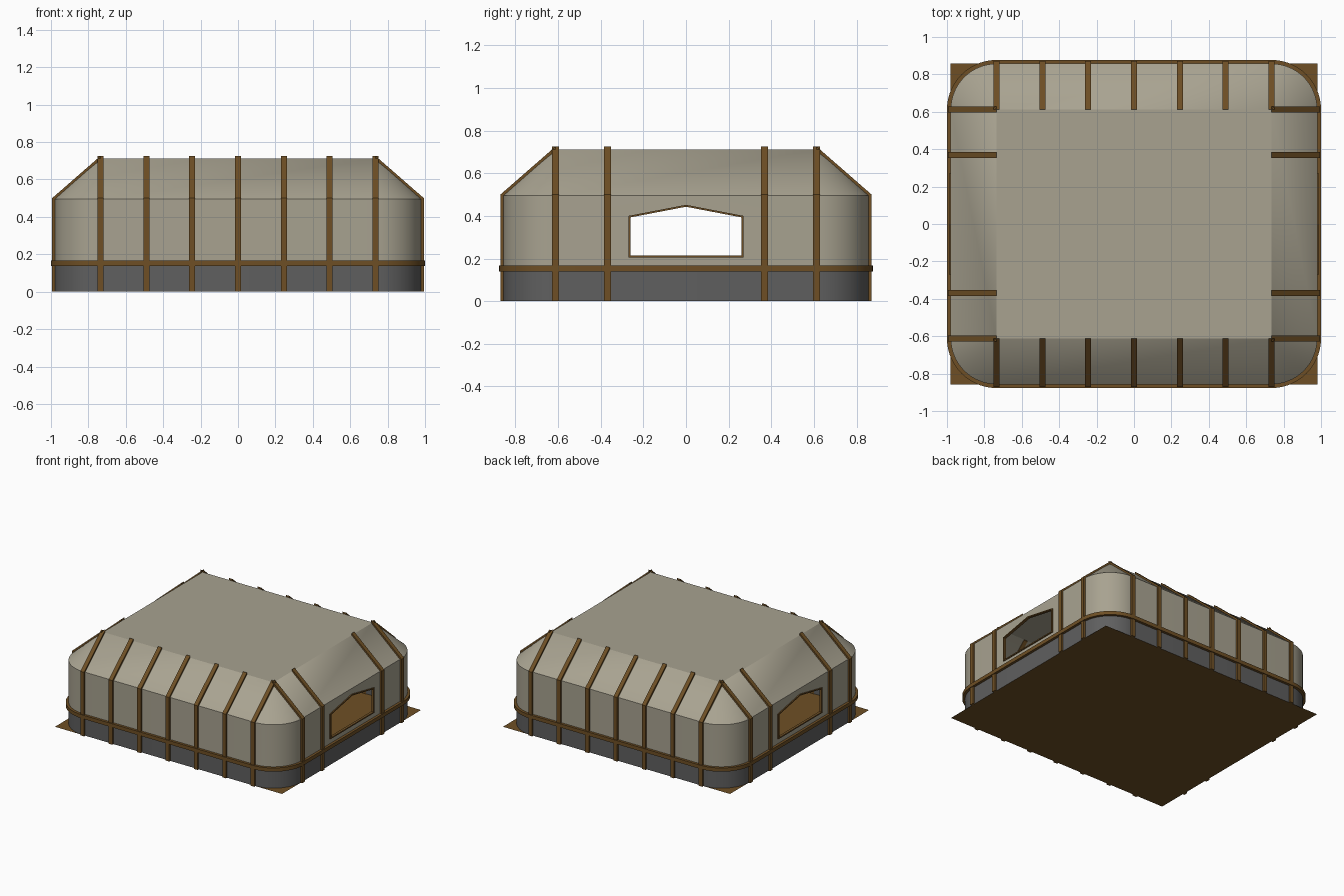
import bpy, bmesh, math

if "Cube" in bpy.data.objects:
    bpy.data.objects.remove(bpy.data.objects["Cube"])

def material(name, rgb):
    m = bpy.data.materials.new(name)
    m.diffuse_color = (*rgb, 1)
    m.use_nodes = True
    m.node_tree.nodes["Principled BSDF"].inputs["Base Color"].default_value = m.diffuse_color
    return m

CANVAS = material("beige panel", (0.392, 0.363, 0.280))
BROWN = material("brown trim", (0.156, 0.078, 0.018))
GREY = material("dark grey plinth", (0.115, 0.115, 0.115))

CX, CY, R = 0.735, 0.612, 0.245          # roof half sizes and corner radius
Z_BAND, Z_EAVE, Z_ROOF = 0.14, 0.495, 0.711
SEG = 14
WIN = [(0, 0.452), (0.27, 0.4), (0.27, 0.205), (0, 0.205)]   # half window outline (y, z)

def finish(name, bm, mats, smooth=False, normals=True):
    if normals:
        bmesh.ops.recalc_face_normals(bm, faces=bm.faces)
    me = bpy.data.meshes.new(name)
    bm.to_mesh(me)
    bm.free()
    for m in mats:
        me.materials.append(m)
    ob = bpy.data.objects.new(name, me)
    bpy.context.collection.objects.link(ob)
    if smooth:
        bpy.ops.object.select_all(action='DESELECT')
        ob.select_set(True)
        bpy.context.view_layer.objects.active = ob
        bpy.ops.object.shade_smooth_by_angle(angle=math.radians(30))
    return ob

def outline(r):
    """Rounded rectangle, anticlockwise, starting at the right wall's rear end."""
    pts = []
    for k, (sx, sy) in enumerate([(1, 1), (-1, 1), (-1, -1), (1, -1)]):
        for i in range(SEG + 1):
            a = (k + i / SEG) * math.pi / 2
            pts.append((sx * CX + r * math.cos(a), sy * CY + r * math.sin(a)))
    return pts

def bridge(bm, a, b, skip=()):
    n = len(a)
    return [bm.faces.new((a[i], a[(i + 1) % n], b[(i + 1) % n], b[i]))
            for i in range(n) if i not in skip]

def ring(bm, r, z):
    return [bm.verts.new((x, y, z)) for x, y in outline(r)]

# plinth
bm = bmesh.new()
bridge(bm, ring(bm, R, 0), ring(bm, R, Z_BAND))
finish("plinth", bm, [GREY], True, False)

# walls with window openings in both end walls
bm = bmesh.new()
lo, hi = ring(bm, R, Z_BAND), ring(bm, R, Z_EAVE)
n = len(lo)
bridge(bm, lo, hi, skip=(2 * SEG + 1, n - 1))
for sx in (1, -1):
    for sy in (1, -1):
        pts = [(CY, Z_BAND), (CY, Z_EAVE), (0, Z_EAVE)] + WIN + [(0, Z_BAND)]
        if sx * sy < 0:
            pts.reverse()
        vs = [bm.verts.new((sx * (CX + R), sy * y, z)) for y, z in pts]
        vs.reverse()
        f = bm.faces.new(vs)
        f.normal_update()
        if f.normal.x * sx < 0:
            f.normal_flip()
bmesh.ops.remove_doubles(bm, verts=bm.verts, dist=0.0005)
finish("walls", bm, [CANVAS], True, False)

# sloped roof with conical corners and flat top
bm = bmesh.new()
eave = ring(bm, R, Z_EAVE)
tips = [bm.verts.new((x * CX, y * CY, Z_ROOF)) for x, y in [(1, 1), (-1, 1), (-1, -1), (1, -1)]]
for k in range(4):
    s = k * (SEG + 1)
    for i in range(SEG):
        bm.faces.new((eave[s + i], eave[s + i + 1], tips[k]))
    bm.faces.new((eave[s + SEG], eave[(s + SEG + 1) % n], tips[(k + 1) % 4], tips[k]))
bm.faces.new(tips)
finish("roof", bm, [CANVAS], True, False)

# base plate
bm = bmesh.new()
vs = [bm.verts.new((x * (CX + R), y * (CY + R), 0)) for x, y in [(-1, -1), (-1, 1), (1, 1), (1, -1)]]
bm.faces.new(vs)
finish("base_plate", bm, [BROWN], False, False)

# horizontal band round the walls
bm = bmesh.new()
z0, z1 = 0.138, 0.167
rings = [ring(bm, R - 0.003, z0), ring(bm, R + 0.02, z0), ring(bm, R + 0.02, z1), ring(bm, R - 0.003, z1)]
for i in range(4):
    bridge(bm, rings[i], rings[(i + 1) % 4])
finish("band", bm, [BROWN], True)

# ribs: profile in (outward distance, z), extruded across the rib's width
def rib(name, along, half, end_wall, side):
    t, w = 0.014, 0.016
    prof = [(half + R - 0.004, 0), (half + R + t, 0), (half + R + t, Z_EAVE + 0.005),
            (half, Z_ROOF + 0.015), (half, Z_ROOF - 0.005), (half + R - 0.004, Z_EAVE - 0.002)]
    bm = bmesh.new()
    sides = []
    for o in (-w, w):
        sides.append([bm.verts.new((side * d, along + o, z) if end_wall else (along + o, side * d, z))
                      for d, z in prof])
    bridge(bm, *sides)
    for s in sides:
        bm.faces.new(s)
    finish(name, bm, [BROWN])

for side in (-1, 1):
    for i in range(-3, 4):
        rib("long_wall_rib", i * CX / 3, CY, False, side)
    for y in (-CY, -0.368, 0.368, CY):
        rib("end_wall_rib", y, CX, True, side)

# window frames
outer = WIN + [(-0.27, 0.205), (-0.27, 0.4)]
inner = [(0, 0.443), (0.261, 0.393), (0.261, 0.214), (0, 0.214), (-0.261, 0.214), (-0.261, 0.393)]
for side in (-1, 1):
    bm = bmesh.new()
    x0, x1 = side * (CX + R - 0.012), side * (CX + R + 0.008)
    loops = [[bm.verts.new((x, y, z)) for y, z in p]
             for x, p in ((x0, outer), (x1, outer), (x1, inner), (x0, inner))]
    for i in range(4):
        bridge(bm, loops[i], loops[(i + 1) % 4])
    finish("window_frame", bm, [BROWN])
